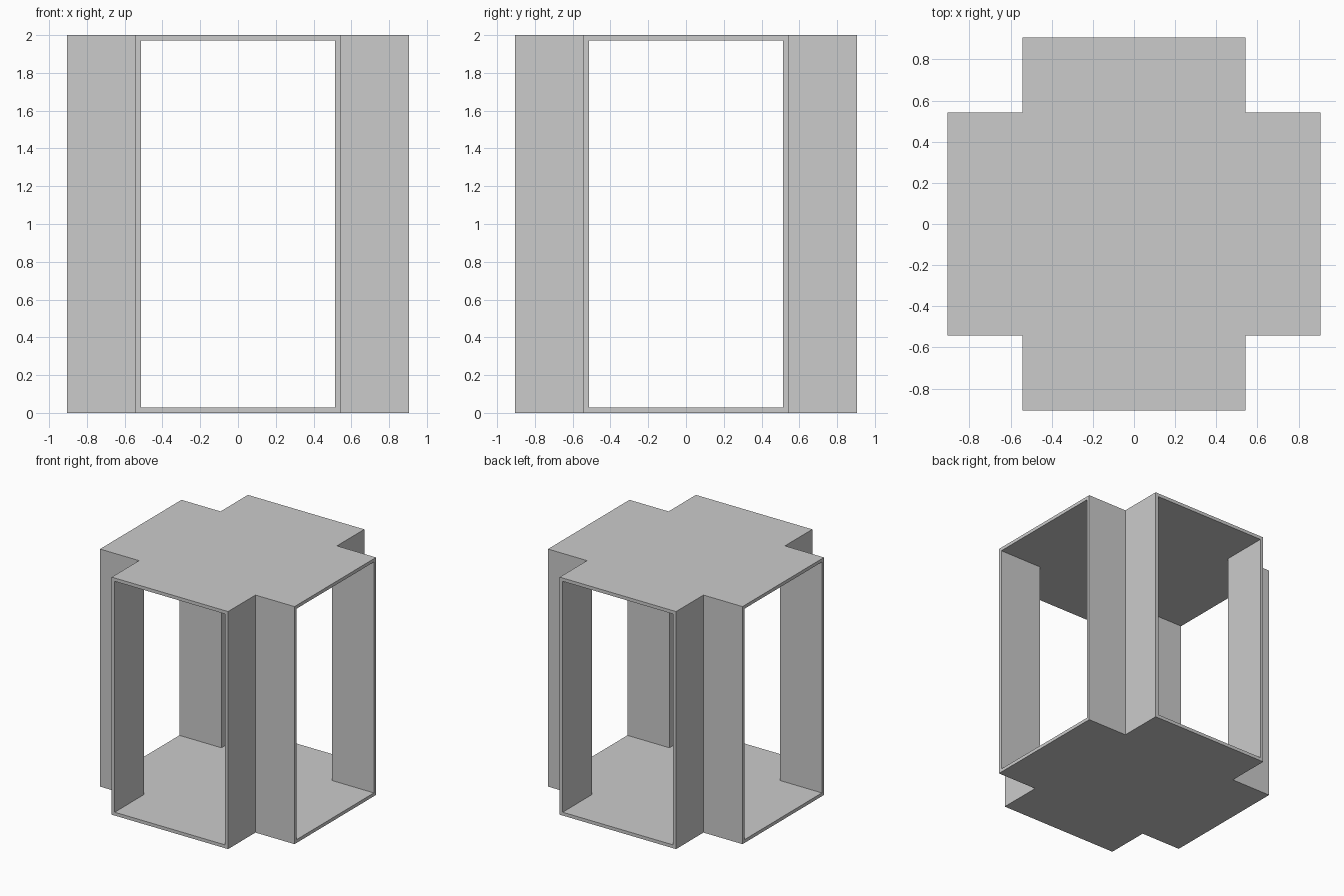
import bpy
import bmesh

if "Cube" in bpy.data.objects:
    bpy.data.objects.remove(bpy.data.objects["Cube"])

REACH = 0.906     # centre to the end of each arm
HALF = 0.542      # half width of each arm
WALL = 0.028      # panel thickness
HEIGHT = 2.0


def cross_prism(name, reach, half, z0, z1):
    """Upright prism with a plus-shaped outline."""
    quarter = [(reach, -half), (reach, half), (half, half)]
    outline = []
    for _ in range(4):
        outline += quarter
        quarter = [(-y, x) for x, y in quarter]
    bm = bmesh.new()
    base = bm.faces.new([bm.verts.new((x, y, z0)) for x, y in outline])
    top = bmesh.ops.extrude_face_region(bm, geom=[base])["geom"]
    verts = [v for v in top if isinstance(v, bmesh.types.BMVert)]
    bmesh.ops.translate(bm, verts=verts, vec=(0, 0, z1 - z0))
    bmesh.ops.recalc_face_normals(bm, faces=bm.faces)
    mesh = bpy.data.meshes.new(name)
    bm.to_mesh(mesh)
    bm.free()
    obj = bpy.data.objects.new(name, mesh)
    bpy.context.collection.objects.link(obj)
    return obj


# Outer body: floor, ceiling and folded corner walls in one piece
shell = cross_prism("corridor_junction_shell", REACH, HALF, 0, HEIGHT)

# Crossing passages, open at all four ends
passage = cross_prism("passage_cutter", REACH + 0.2, HALF - WALL, WALL, HEIGHT - WALL)
passage.hide_render = True

cut = shell.modifiers.new("passages", "BOOLEAN")
cut.operation = "DIFFERENCE"
cut.solver = "EXACT"
cut.object = passage

# Apply the cut and discard the helper
bpy.context.view_layer.objects.active = shell
shell.select_set(True)
bpy.ops.object.modifier_apply(modifier=cut.name)
bpy.data.objects.remove(passage)
